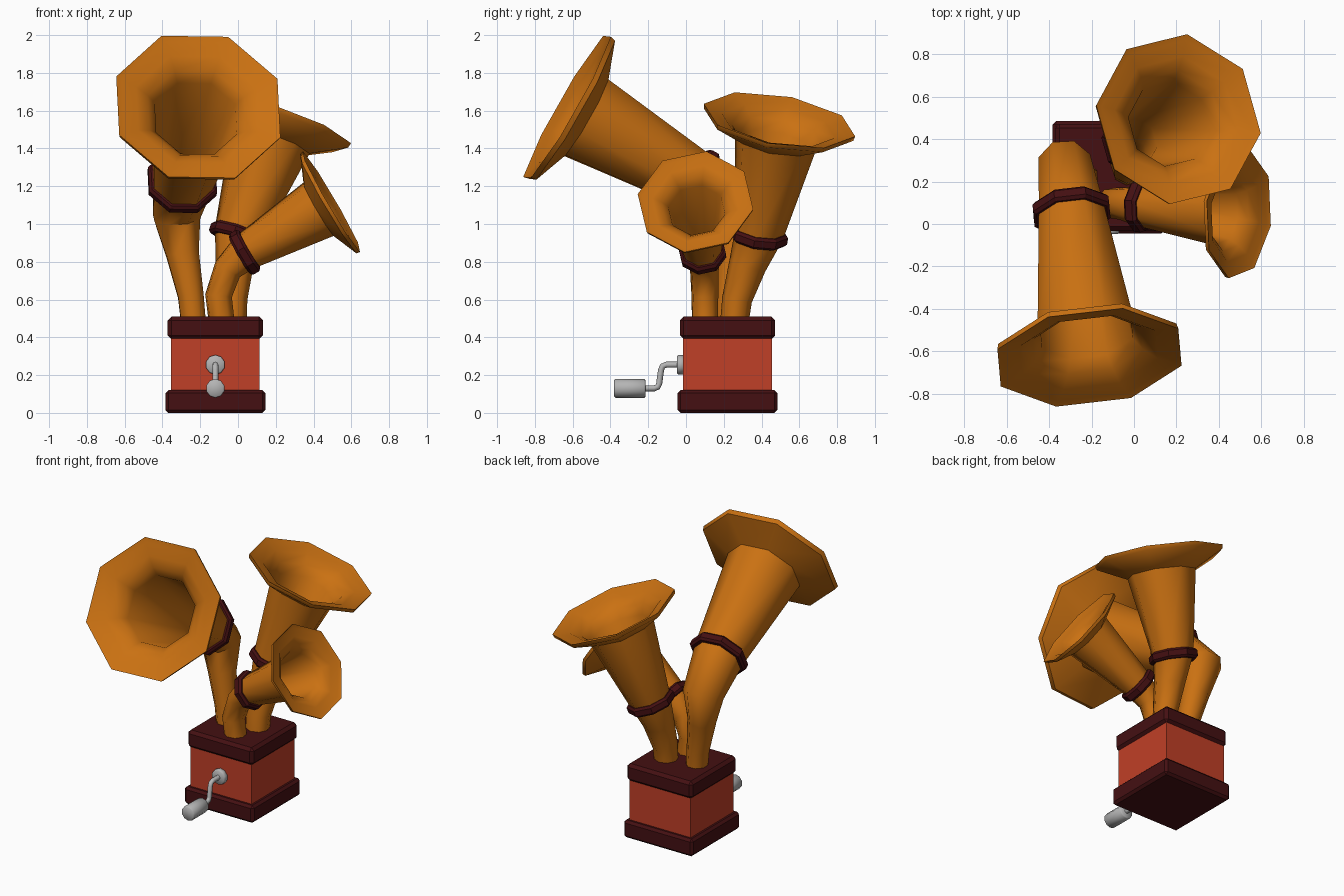
import bpy, bmesh, math
from mathutils import Vector, Matrix

if "Cube" in bpy.data.objects:
    bpy.data.objects.remove(bpy.data.objects["Cube"])


def material(name, rgb):
    m = bpy.data.materials.new(name)
    m.diffuse_color = (*rgb, 1)
    m.use_nodes = True
    m.node_tree.nodes["Principled BSDF"].inputs["Base Color"].default_value = m.diffuse_color
    return m


BRASS = material("amber_brass", (0.59, 0.165, 0.006))
DARK = material("dark_maroon", (0.058, 0.005, 0.006))
RED = material("brick_red", (0.53, 0.05, 0.02))
STEEL = material("steel_grey", (0.46, 0.46, 0.46))


def finish(name, bm, mat, angle=50):
    bmesh.ops.recalc_face_normals(bm, faces=bm.faces)
    me = bpy.data.meshes.new(name)
    bm.to_mesh(me)
    bm.free()
    ob = bpy.data.objects.new(name, me)
    bpy.context.collection.objects.link(ob)
    me.materials.append(mat)
    bpy.ops.object.select_all(action='DESELECT')
    ob.select_set(True)
    bpy.context.view_layer.objects.active = ob
    bpy.ops.object.shade_smooth_by_angle(angle=math.radians(angle))
    return ob


def box(name, half, z0, z1, mat, bevel):
    bm = bmesh.new()
    bmesh.ops.create_cube(bm, size=1)
    bmesh.ops.scale(bm, vec=(2 * half, 2 * half, z1 - z0), verts=bm.verts)
    bmesh.ops.translate(bm, vec=(-0.12, 0.22, (z0 + z1) / 2), verts=bm.verts)
    if bevel:
        bmesh.ops.bevel(bm, geom=bm.edges[:], offset=bevel, segments=1,
                        affect='EDGES')
    return finish(name, bm, mat, 20)


def loft(name, sections, mat, sides=8):
    """Skin a list of (centre, u, v, radius) cross-sections, ends capped."""
    bm = bmesh.new()
    loops = []
    for c, u, v, r in sections:
        loops.append([bm.verts.new(c + r * (math.cos(a) * u + math.sin(a) * v))
                      for a in (i * math.tau / sides for i in range(sides))])
    for a, b in zip(loops, loops[1:]):
        for i in range(sides):
            j = (i + 1) % sides
            bm.faces.new((a[i], a[j], b[j], b[i]))
    bm.faces.new(loops[0])
    bm.faces.new(loops[-1])
    return finish(name, bm, mat)


def horn(label, rim, ring, ref, pipe, r_ring, r_cone, r_rim, flare, collar):
    """Bent pipe, straight cone and flared bell; pipe is (x, y, z, radius) from the base."""
    rim, ring = Vector(rim), Vector(ring)
    axis = (rim - ring).normalized()
    length = (rim - ring).length
    pts = [Vector(p[:3]) for p in pipe] + [ring]
    radii = [p[3] for p in pipe] + [r_ring]
    # frame at the bell, carried back along the pipe without twist
    u0 = Vector(ref)
    u0 = (u0 - axis * u0.dot(axis)).normalized()
    v0 = axis.cross(u0)
    frames, t_prev, u = [], axis, u0
    for i in reversed(range(len(pts))):
        after = (pts[i + 1] - pts[i]).normalized() if i + 1 < len(pts) else axis
        before = (pts[i] - pts[i - 1]).normalized() if i else after
        t = axis if i == len(pts) - 1 else (after + before).normalized()
        u = t_prev.rotation_difference(t) @ u
        frames.insert(0, (pts[i], u.copy(), t.cross(u)))
        t_prev = t
    outer = [(c, a, b, r) for (c, a, b), r in zip(frames, radii)]
    bell = [(-flare, r_cone), (-0.065 * r_rim, 0.985 * r_rim), (0, r_rim),
            (-0.012, 0.93 * r_rim), (-0.25 * flare, 0.75 * r_rim),
            (-0.65 * flare, 0.60 * r_rim), (-1.15 * flare, r_cone * 0.93)]
    bell = [(rim + axis * d, u0, v0, r) for d, r in bell]
    inner = [(c, a, b, r - 0.014) for c, a, b, r in reversed(outer)]
    loft(label + "_horn", outer + bell + inner, BRASS)
    # collar around the joint
    w, ch = 0.032, 0.014
    prof = [(-w, collar - ch), (-w + ch, collar), (w - ch, collar), (w, collar - ch),
            (w, r_ring - 0.006), (-w, r_ring - 0.006), (-w, collar - ch)]
    bm = bmesh.new()
    loops = [[bm.verts.new(ring + axis * d + r * (math.cos(k * math.pi / 4) * u0
                                                  + math.sin(k * math.pi / 4) * v0))
              for k in range(8)] for d, r in prof[:-1]]
    for n in range(len(loops)):
        a, b = loops[n], loops[(n + 1) % len(loops)]
        for k in range(8):
            j = (k + 1) % 8
            bm.faces.new((a[k], a[j], b[j], b[k]))
    finish(label + "_collar", bm, DARK, 30)


# wooden case
box("case_base", 0.265, 0.0, 0.12, DARK, 0.016)
box("case_body", 0.235, 0.11, 0.40, RED, 0)
box("case_lid", 0.252, 0.39, 0.51, DARK, 0.02)

# three horns
horn("front", (-0.21, -0.63, 1.62), (-0.295, 0.06, 1.225), (-0.2, 0.2, 0.38),
     [(-0.235, 0.22, 0.47, 0.07), (-0.25, 0.225, 0.62, 0.073),
      (-0.293, 0.245, 0.84, 0.093), (-0.325, 0.275, 1.04, 0.132)],
     0.165, 0.25, 0.465, 0.11, 0.195)
horn("rear", (0.21, 0.495, 1.55), (0.0, 0.385, 0.94), (0.04, 0.395, -0.086),
     [(-0.03, 0.255, 0.47, 0.075), (-0.03, 0.27, 0.60, 0.08),
      (-0.018, 0.325, 0.78, 0.1)],
     0.13, 0.22, 0.412, 0.12, 0.157)
horn("side", (0.495, 0.05, 1.118), (0.035, 0.087, 0.85), (-0.144, 0.056, 0.256),
     [(-0.085, 0.10, 0.47, 0.07), (-0.103, 0.10, 0.62, 0.073),
      (-0.055, 0.097, 0.76, 0.078)],
     0.1, 0.165, 0.312, 0.08, 0.128)


# crank
def rod_y(name, y0, y1, z, r, sides, ch=0.006):
    u, v = Vector((0, 0, 1)), Vector((1, 0, 0))
    prof = [(y0, r - ch), (y0 + ch, r), (y1 - ch, r), (y1, r - ch)]
    return loft(name, [(Vector((-0.12, y, z)), u, v, s) for y, s in prof], STEEL, sides)


rod_y("crank_hub", -0.047, -0.01, 0.255, 0.052, 10)
rod_y("crank_handle", -0.38, -0.215, 0.13, 0.05, 10)

path = [(-0.03, 0.255), (-0.105, 0.255), (-0.124, 0.247), (-0.132, 0.228),
        (-0.142, 0.155), (-0.15, 0.137), (-0.168, 0.13), (-0.225, 0.13)]
pts = [Vector((-0.12, y, z)) for y, z in path]
sections = []
for i, p in enumerate(pts):
    t = (pts[min(i + 1, len(pts) - 1)] - pts[max(i - 1, 0)]).normalized()
    side = Vector((1, 0, 0))
    sections.append((p, side, t.cross(side), 0.016))
loft("crank_arm", sections, STEEL)
